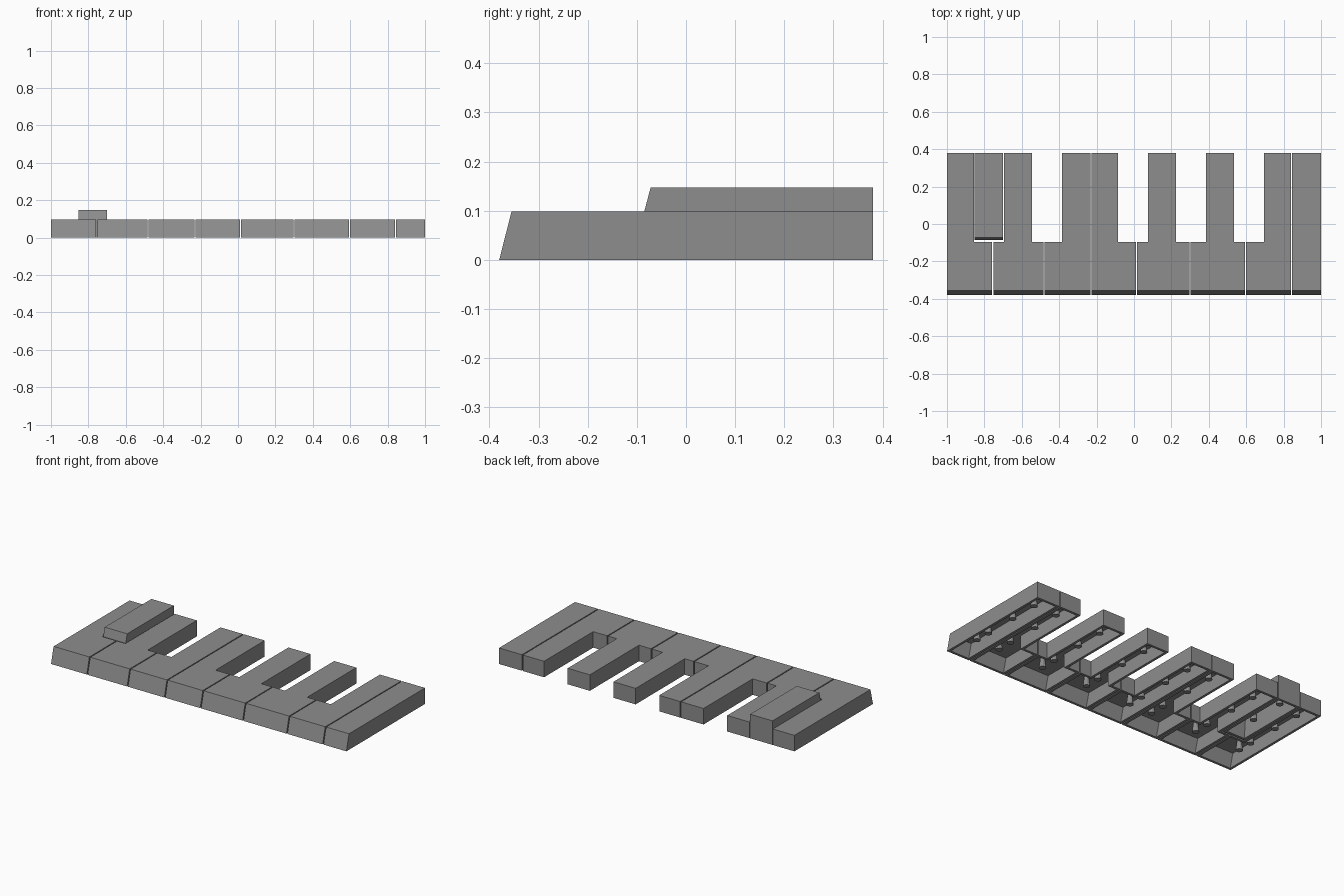
import bpy, bmesh

if "Cube" in bpy.data.objects:
    bpy.data.objects.remove(bpy.data.objects["Cube"])

FRONT, BACK, NOTCH = -0.38, 0.38, -0.095
HEIGHT, SLOPE, WALL, GAP = 0.098, 0.025, 0.015, 0.003

grey = bpy.data.materials.new("grey plastic")
grey.diffuse_color = (0.27, 0.27, 0.27, 1)
grey.use_nodes = True
grey.node_tree.nodes["Principled BSDF"].inputs["Base Color"].default_value = grey.diffuse_color


def finish(name, bm):
    bmesh.ops.recalc_face_normals(bm, faces=bm.faces[:])
    mesh = bpy.data.meshes.new(name)
    bm.to_mesh(mesh)
    bm.free()
    mesh.materials.append(grey)
    ob = bpy.data.objects.new(name, mesh)
    bpy.context.collection.objects.link(ob)


def hollow(bm, floor, depth, front_shift):
    """Cut an open cavity into the underside, leaving thin walls."""
    bmesh.ops.inset_region(bm, faces=[floor], thickness=WALL, use_even_offset=True)
    low = min(v.co.y for v in floor.verts)
    bmesh.ops.recalc_face_normals(bm, faces=bm.faces[:])
    new = bmesh.ops.extrude_discrete_faces(bm, faces=[floor])["faces"][0]
    for v in new.verts:
        v.co.z += depth
        if v.co.y < low + 0.001:
            v.co.y += front_shift


def pegs(bm, x, ys, top):
    """Tapered mounting pegs hanging from the ceiling of the cavity."""
    bottom = 0.025
    for y in ys:
        ret = bmesh.ops.create_cone(bm, cap_ends=True, segments=12, radius1=0.02,
                                    radius2=0.013, depth=top - bottom)
        bmesh.ops.translate(bm, verts=ret["verts"], vec=(x, y, (top + bottom) / 2))


def long_key(name, left, right, back_left, back_right):
    # notched footprint, leaving room for the short keys
    pts = [(left, FRONT), (right, FRONT)]
    if back_right < right - 0.01:
        pts += [(right, NOTCH), (back_right, NOTCH)]
    pts += [(back_right, BACK), (back_left, BACK)]
    if back_left > left + 0.01:
        pts += [(back_left, NOTCH), (left, NOTCH)]
    bm = bmesh.new()
    floor = bm.faces.new([bm.verts.new((x, y, 0)) for x, y in pts])
    top = bmesh.ops.extrude_face_region(bm, geom=[floor], use_keep_orig=True)["geom"]
    for v in top:
        if isinstance(v, bmesh.types.BMVert):
            v.co.z = HEIGHT
            if v.co.y < FRONT + 0.001:
                v.co.y += SLOPE
    bmesh.ops.recalc_face_normals(bm, faces=bm.faces[:])
    floor = min(bm.faces, key=lambda f: f.calc_center_median().z)
    hollow(bm, floor, HEIGHT - WALL, 0.022)
    pegs(bm, (back_left + back_right) / 2, (-0.22, -0.125, 0.08, 0.26), HEIGHT - WALL)
    finish(name, bm)


def short_key(name, left, right):
    # raised key with a sloping front, from a side profile
    prof = [(-0.085, 0), (BACK, 0), (BACK, 0.147), (-0.072, 0.147), (-0.085, HEIGHT)]
    bm = bmesh.new()
    side = bm.faces.new([bm.verts.new((left, y, z)) for y, z in prof])
    geom = bmesh.ops.extrude_face_region(bm, geom=[side], use_keep_orig=True)["geom"]
    for v in geom:
        if isinstance(v, bmesh.types.BMVert):
            v.co.x = right
    bmesh.ops.recalc_face_normals(bm, faces=bm.faces[:])
    floor = min(bm.faces, key=lambda f: f.calc_center_median().z)
    hollow(bm, floor, 0.132, 0.01)
    pegs(bm, (left + right) / 2, (0.08, 0.3), 0.132)
    finish(name, bm)


# front seams between long keys, and the extent of each narrow rear part
seams = [-1, -0.755, -0.482, -0.23, 0.013, 0.3, 0.597, 0.842, 1]
rears = [(-1, -0.855), (-0.695, -0.545), (-0.385, -0.23), (-0.23, -0.085),
         (0.075, 0.225), (0.385, 0.535), (0.695, 0.842), (0.842, 1)]
for i, (a, b) in enumerate(rears):
    l, r = seams[i], seams[i + 1]
    gl = 0 if i == 0 else GAP
    gr = 0 if i == 7 else GAP
    long_key(f"long_key_{i + 1}", l + gl, r - gr,
             a + gl if a == l else a, b - gr if b == r else b)

short_key("short_key", -0.852, -0.7)
